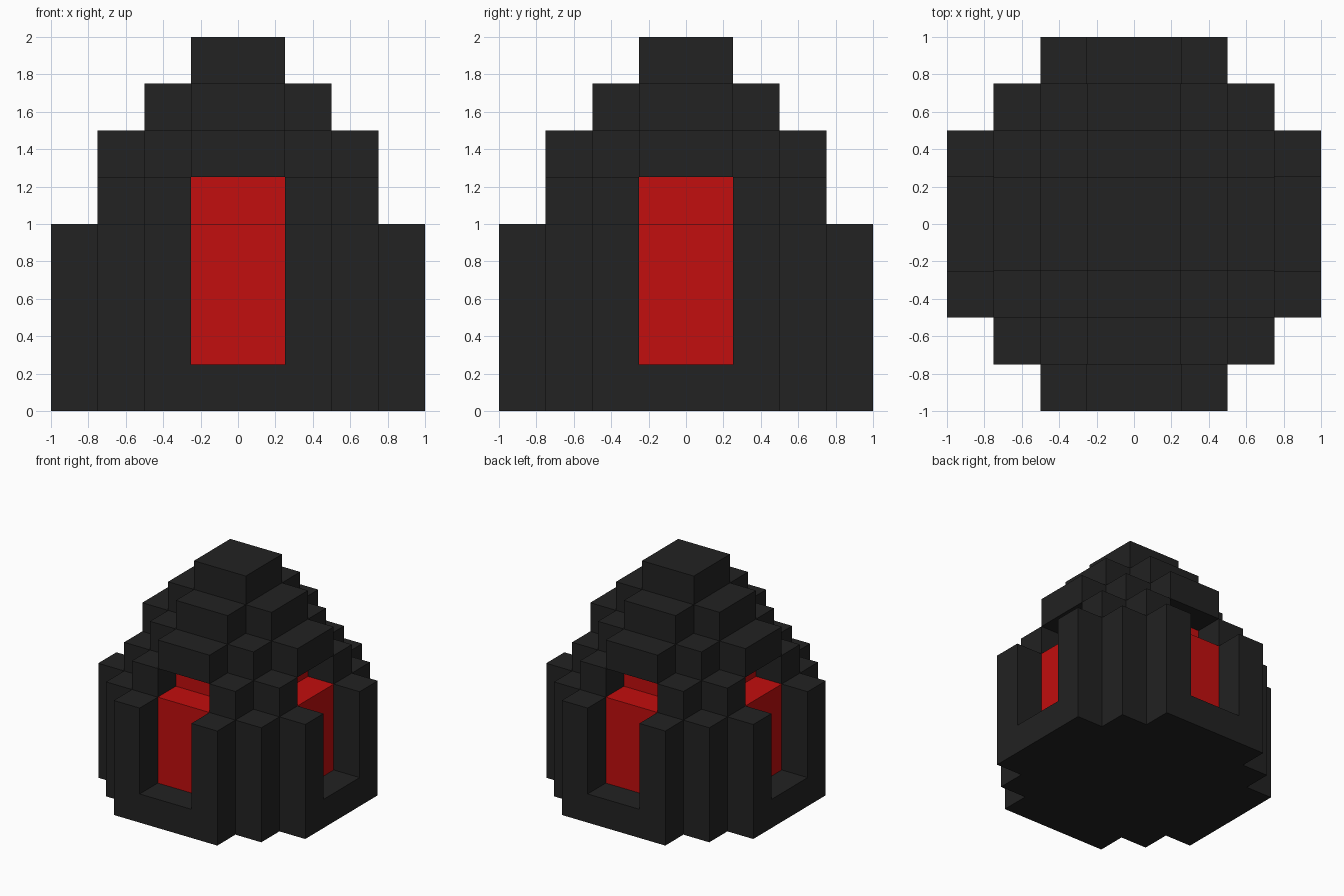
import bpy, bmesh

if "Cube" in bpy.data.objects:
    bpy.data.objects.remove(bpy.data.objects["Cube"], do_unlink=True)


def material(name, rgb):
    m = bpy.data.materials.new(name)
    m.use_nodes = True
    m.diffuse_color = (*rgb, 1)
    bsdf = m.node_tree.nodes["Principled BSDF"]
    bsdf.inputs["Base Color"].default_value = (*rgb, 1)
    bsdf.inputs["Roughness"].default_value = 0.8
    return m


BLACK = material("charcoal black", (0.016, 0.016, 0.016))
RED = material("deep red", (0.54, 0.0044, 0.0044))


def turn(points, quarters):
    """Rotate 2D points by quarter turns about the centre."""
    for _ in range(quarters):
        points = [(-y, x) for x, y in points]
    return points


def ring(quarter):
    """Close a stepped corner profile into a four-way symmetric outline."""
    return [p for q in range(4) for p in turn(quarter, q)]


def prism(name, outline, z0, z1, mat):
    """Extrude a flat outline from z0 up to z1."""
    bm = bmesh.new()
    face = bm.faces.new([bm.verts.new((x, y, z0)) for x, y in outline])
    top = bmesh.ops.extrude_face_region(bm, geom=[face])["geom"]
    verts = [v for v in top if isinstance(v, bmesh.types.BMVert)]
    bmesh.ops.translate(bm, vec=(0, 0, z1 - z0), verts=verts)
    bmesh.ops.recalc_face_normals(bm, faces=bm.faces)
    mesh = bpy.data.meshes.new(name)
    bm.to_mesh(mesh)
    bm.free()
    mesh.materials.append(mat)
    obj = bpy.data.objects.new(name, mesh)
    bpy.context.collection.objects.link(obj)
    return obj


def cross(reach):
    """Plus-shaped outline with arms half a unit wide."""
    return ring([(reach, -0.25), (reach, 0.25), (0.25, 0.25)])


# Stepped floor plate
prism("base", ring([(1, -0.5), (1, 0.5), (0.75, 0.5), (0.75, 0.75), (0.5, 0.75)]),
      0, 0.25, BLACK)

# Red core showing through the four openings
prism("lower_core", cross(0.75), 0.25, 1.0, RED)
prism("upper_core", cross(0.5), 1.0, 1.25, RED)

# Four clusters of stepped corner pillars
low = [(0.25, 0.25), (1, 0.25), (1, 0.5), (0.75, 0.5), (0.75, 0.75),
       (0.5, 0.75), (0.5, 1), (0.25, 1)]
high = [(0.25, 0.25), (0.75, 0.25), (0.75, 0.5), (0.5, 0.5), (0.5, 0.75), (0.25, 0.75)]
for q, corner in enumerate(("back_left", "back_right", "front_right", "front_left")):
    prism(f"{corner}_pillars", turn(low, q), 0.25, 1.0, BLACK)
    prism(f"{corner}_shoulder", turn(high, q), 1.0, 1.25, BLACK)

# Tiered roof
prism("roof_lower_tier", ring([(0.75, -0.25), (0.75, 0.25), (0.5, 0.25), (0.5, 0.5),
                               (0.25, 0.5)]), 1.25, 1.5, BLACK)
prism("roof_upper_tier", cross(0.5), 1.5, 1.75, BLACK)
prism("roof_cap", ring([(0.25, 0.25)]), 1.75, 2.0, BLACK)
